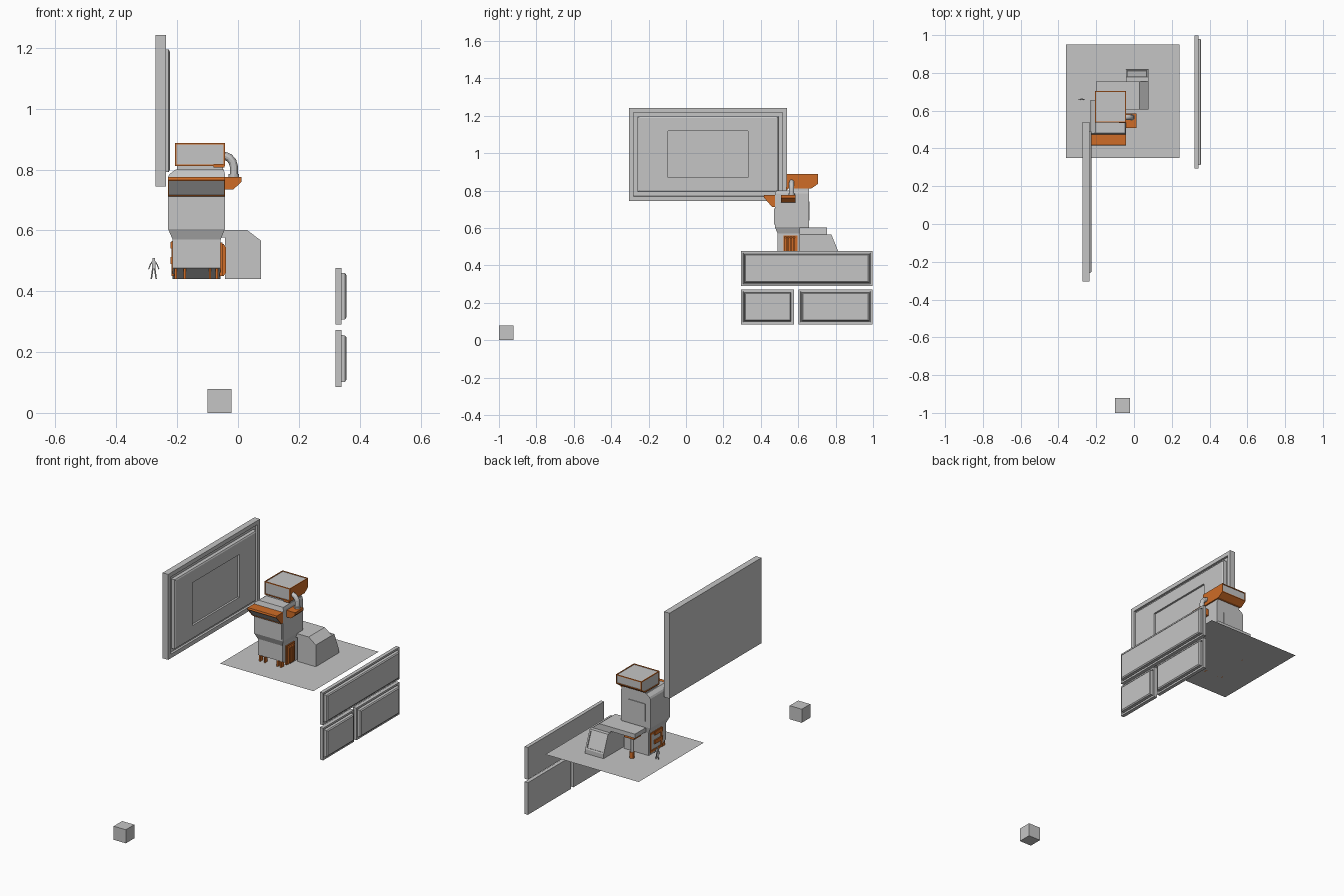
import bpy, bmesh
from mathutils import Vector

cube = bpy.data.objects.get("Cube")
if cube:
    bpy.data.objects.remove(cube, do_unlink=True)


def material(name, rgb):
    m = bpy.data.materials.new(name)
    m.use_nodes = True
    m.diffuse_color = (*rgb, 1)
    m.node_tree.nodes["Principled BSDF"].inputs["Base Color"].default_value = (*rgb, 1)
    return m


GREY = material("light grey", (0.56, 0.56, 0.56))
ORANGE = material("orange", (0.62, 0.15, 0.02))


def finish(name, bm, *mats):
    bmesh.ops.recalc_face_normals(bm, faces=bm.faces[:])
    mesh = bpy.data.meshes.new(name)
    bm.to_mesh(mesh)
    bm.free()
    for m in mats:
        mesh.materials.append(m)
    ob = bpy.data.objects.new(name, mesh)
    bpy.context.collection.objects.link(ob)
    return ob


def loft(name, loops, mat):
    """Skin a row of equal-length point loops and cap both ends."""
    bm = bmesh.new()
    rows = [[bm.verts.new(p) for p in loop] for loop in loops]
    n = len(rows[0])
    for a, b in zip(rows, rows[1:]):
        for i in range(n):
            j = (i + 1) % n
            bm.faces.new((a[i], a[j], b[j], b[i]))
    bm.faces.new(rows[0])
    bm.faces.new(rows[-1])
    return finish(name, bm, mat)


def prism(name, profile, axis, lo, hi, mat):
    """Extrude a profile along x (y,z points) or along y (x,z points)."""
    def place(p, t):
        return (t, p[0], p[1]) if axis == "x" else (p[0], t, p[1])
    return loft(name, [[place(p, t) for p in profile] for t in (lo, hi)], mat)


def box(name, x, y, z, mat):
    return prism(name, [(y[0], z[0]), (y[1], z[0]), (y[1], z[1]), (y[0], z[1])], "x", *x, mat)


def inset(ob, test, thickness, depth, mat):
    """Inset the faces whose normal passes the test and recolour their centres."""
    bm = bmesh.new()
    bm.from_mesh(ob.data)
    bm.normal_update()
    if mat.name not in ob.data.materials:
        ob.data.materials.append(mat)
    faces = [f for f in bm.faces if test(f.normal)]
    bmesh.ops.inset_individual(bm, faces=faces, thickness=thickness, depth=0)
    bmesh.ops.inset_individual(bm, faces=faces, thickness=0.0006, depth=depth)
    for f in faces:
        f.material_index = ob.data.materials.find(mat.name)
    bm.to_mesh(ob.data)
    bm.free()


def tube(name, points, radius, mat, sides=12):
    """Sweep a circle along a path lying in a plane of constant y."""
    from math import cos, sin, tau
    pts = [Vector(p) for p in points]
    loops = []
    for i, p in enumerate(pts):
        t = (pts[min(i + 1, len(pts) - 1)] - pts[max(i - 1, 0)]).normalized()
        side = Vector((0, 1, 0))
        up = t.cross(side)
        loops.append([p + radius * (cos(tau * k / sides) * side + sin(tau * k / sides) * up)
                      for k in range(sides)])
    ob = loft(name, loops, mat)
    bpy.context.view_layer.objects.active = ob
    ob.select_set(True)
    bpy.ops.object.shade_smooth_by_angle()
    ob.select_set(False)
    return ob


def wall_panel(name, y, z, steps):
    """Framed wall panel facing +x: steps are (x, inset in y, inset in z)."""
    loops = [[(x, y[0] + a, z[0] + b), (x, y[1] - a, z[0] + b),
              (x, y[1] - a, z[1] - b), (x, y[0] + a, z[1] - b)] for x, a, b in steps]
    return loft(name, loops, GREY)


# Large wall screen with a groove, a raised plate and a sunken middle
wall_panel("large_screen", (-0.305, 0.54), (0.745, 1.242), [
    (-0.272, 0, 0), (-0.236, 0, 0), (-0.236, 0.024, 0.024), (-0.248, 0.025, 0.025),
    (-0.248, 0.046, 0.046), (-0.228, 0.047, 0.047), (-0.224, 0.054, 0.054),
    (-0.224, 0.208, 0.124), (-0.234, 0.209, 0.125)])

# Three small wall screens
for name, y, z in (("upper_screen", (0.295, 0.997), (0.29, 0.477)),
                   ("lower_front_screen", (0.295, 0.578), (0.085, 0.272)),
                   ("lower_back_screen", (0.602, 0.997), (0.085, 0.272))):
    wall_panel(name, y, z, [
        (0.32, 0, 0), (0.341, 0, 0), (0.341, 0.011, 0.011), (0.333, 0.012, 0.012),
        (0.333, 0.016, 0.016), (0.351, 0.017, 0.017), (0.356, 0.023, 0.023)])

# Loose cube and floor sheet
box("loose_cube", (-0.1, -0.022), (-1, -0.922), (0, 0.079), GREY)
bm = bmesh.new()
bm.faces.new([bm.verts.new((x, y, 0.44)) for x, y in
              ((-0.36, 0.35), (0.24, 0.35), (0.24, 0.95), (-0.36, 0.95))])
finish("floor_sheet", bm, GREY)

# Main tower: undercut base, flared waist, upper body, chamfered top
tower = [(0.44, -0.215, -0.057, 0.56, 0.65), (0.477, -0.215, -0.057, 0.49, 0.65),
         (0.57, -0.215, -0.057, 0.49, 0.65), (0.605, -0.23, -0.043, 0.475, 0.657),
         (0.775, -0.23, -0.043, 0.475, 0.657), (0.785, -0.225, -0.043, 0.478, 0.657),
         (0.8, -0.205, -0.047, 0.482, 0.657)]
loft("tower_body", [[(a, c, z), (b, c, z), (b, d, z), (a, d, z)] for z, a, b, c, d in tower], GREY)
box("front_plate", (-0.222, -0.05), (0.471, 0.48), (0.617, 0.705), GREY)
box("back_plate", (-0.2, -0.09), (0.65, 0.661), (0.64, 0.74), GREY)
box("head_neck", (-0.2, -0.05), (0.55, 0.657), (0.79, 0.82), GREY)

# Thin feet under the front edge
for i, x in enumerate((-0.205, -0.175, -0.092, -0.07)):
    box(f"front_foot_{i + 1}", (x - 0.004, x + 0.004), (0.493, 0.515), (0.44, 0.482), ORANGE)

# Curved ribs on the left side
rib = [(-0.06, 0.556), (-0.047, 0.555), (-0.04, 0.545), (-0.04, 0.46), (-0.047, 0.45), (-0.06, 0.449)]
box("rib_plate", (-0.06, -0.051), (0.52, 0.595), (0.45, 0.56), ORANGE)
for i in range(4):
    y = 0.526 + 0.0155 * i
    prism(f"side_rib_{i + 1}", rib, "y", y, y + 0.01, ORANGE)

# Hatch with hinges on the right side
hatch = box("side_hatch", (-0.2185, -0.21), (0.53, 0.64), (0.45, 0.565), ORANGE)
inset(hatch, lambda n: n.x < -0.9, 0.018, -0.003, GREY)
for i, z in enumerate((0.49, 0.54)):
    box(f"hatch_hinge_{i + 1}", (-0.222, -0.21), (0.53, 0.6), (z, z + 0.022), ORANGE)

# Sloped console hood on the front
hood = prism("console_hood", [(0.418, 0.775), (0.48, 0.775), (0.48, 0.712), (0.46, 0.712), (0.415, 0.765)],
             "x", -0.23, -0.043, ORANGE)
inset(hood, lambda n: n.y < -0.3 and n.z < -0.3, 0.004, -0.003, GREY)

# Side bracket carrying the bent pipe
prism("pipe_bracket", [(-0.045, 0.775), (0.012, 0.775), (0.012, 0.76), (-0.015, 0.735), (-0.045, 0.735)],
      "y", 0.508, 0.585, ORANGE)
tube("bent_pipe", [(-0.06, 0.565, 0.845), (-0.043, 0.565, 0.845), (-0.029, 0.565, 0.839),
                   (-0.018, 0.565, 0.826), (-0.0135, 0.565, 0.81), (-0.0135, 0.565, 0.77)], 0.0135, GREY)
tube("pipe_collar", [(-0.0135, 0.565, 0.775), (-0.0135, 0.565, 0.785)], 0.017, GREY)

# Head with framed grey faces
head = prism("head", [(0.538, 0.812), (0.672, 0.812), (0.705, 0.835), (0.705, 0.888), (0.538, 0.888)],
             "x", -0.207, -0.042, ORANGE)
inset(head, lambda n: n.x < -0.9 or abs(n.y) > 0.9 or n.z > 0.9, 0.007, -0.003, GREY)
box("head_trim", (-0.08, -0.044), (0.534, 0.545), (0.806, 0.818), ORANGE)

# Rear shelf on a pillar
box("rear_shelf", (-0.2, -0.03), (0.61, 0.755), (0.576, 0.601), GREY)
box("shelf_bracket", (-0.19, -0.125), (0.685, 0.748), (0.562, 0.577), ORANGE)
tube("shelf_pillar", [(-0.157, 0.72, 0.465), (-0.157, 0.72, 0.565)], 0.009, GREY)
tube("pillar_foot", [(-0.157, 0.72, 0.44), (-0.157, 0.72, 0.475)], 0.014, ORANGE)

# Annex block with a chamfered side and a sloped window end
prism("annex_block", [(-0.043, 0.44), (0.076, 0.44), (0.076, 0.566), (0.03, 0.601), (-0.043, 0.601)],
      "y", 0.607, 0.755, GREY)
end = prism("annex_window_end", [(0.75, 0.44), (0.818, 0.44), (0.818, 0.465), (0.777, 0.566), (0.75, 0.566)],
            "x", -0.042, 0.076, GREY)
inset(end, lambda n: n.y > 0.5 and 0.2 < n.z < 0.9, 0.012, -0.006, GREY)

# Small standing figure for scale
cx, cy, floor = -0.277, 0.66, 0.44
box("figure_torso", (cx - 0.006, cx + 0.006), (cy - 0.004, cy + 0.004), (floor + 0.034, floor + 0.059), GREY)
box("figure_head", (cx - 0.0035, cx + 0.0035), (cy - 0.004, cy + 0.004), (floor + 0.06, floor + 0.07), GREY)
for side, s in (("left", 1), ("right", -1)):
    tube(f"figure_{side}_leg", [(cx + s * 0.003, cy, floor + 0.036), (cx + s * 0.008, cy, floor)],
         0.0028, GREY, 6)
    tube(f"figure_{side}_arm", [(cx + s * 0.005, cy, floor + 0.057), (cx + s * 0.011, cy, floor + 0.048),
                                (cx + s * 0.017, cy, floor + 0.032)], 0.002, GREY, 6)
